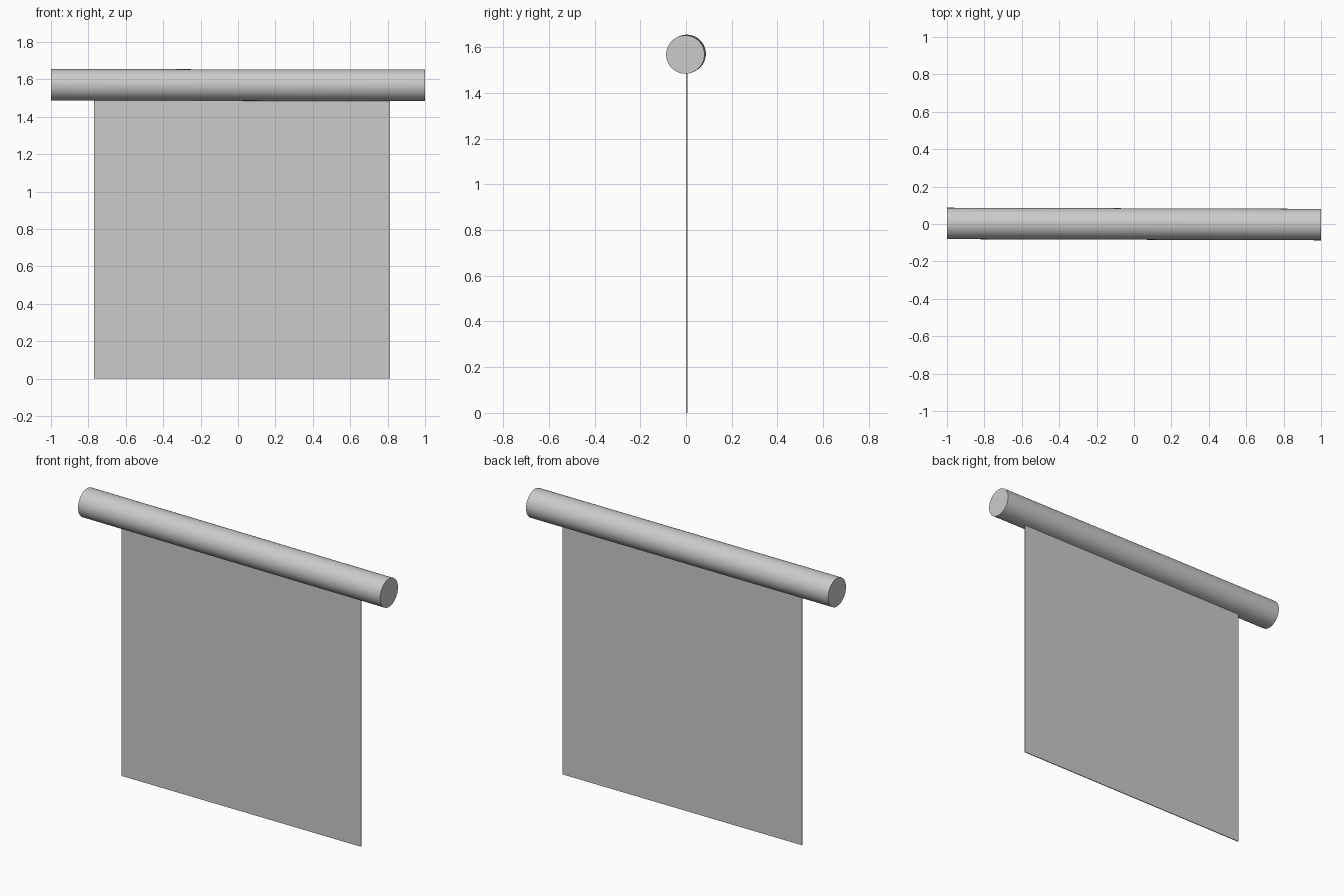
import bpy
from mathutils import Vector

if "Cube" in bpy.data.objects:
    bpy.data.objects.remove(bpy.data.objects["Cube"])

# Roller tube: capped cylinder along x, with a very slight tilt
left, right = Vector((-1, 0.003, 1.571)), Vector((1, -0.003, 1.568))
axis = right - left
bpy.ops.mesh.primitive_cylinder_add(vertices=64, radius=0.084, depth=axis.length,
                                    location=(left + right) / 2)
tube = bpy.context.object
tube.name = "roller_tube"
tube.rotation_euler = axis.to_track_quat('Z', 'Y').to_euler()
bpy.ops.object.shade_smooth_by_angle()

# Hanging screen: thin flat panel, top edge tucked just into the tube
x0, x1, top = -0.77, 0.812, 1.49
bpy.ops.mesh.primitive_cube_add(size=1, location=((x0 + x1) / 2, 0.003, top / 2))
screen = bpy.context.object
screen.name = "hanging_screen"
screen.scale = (x1 - x0, 0.005, top)
